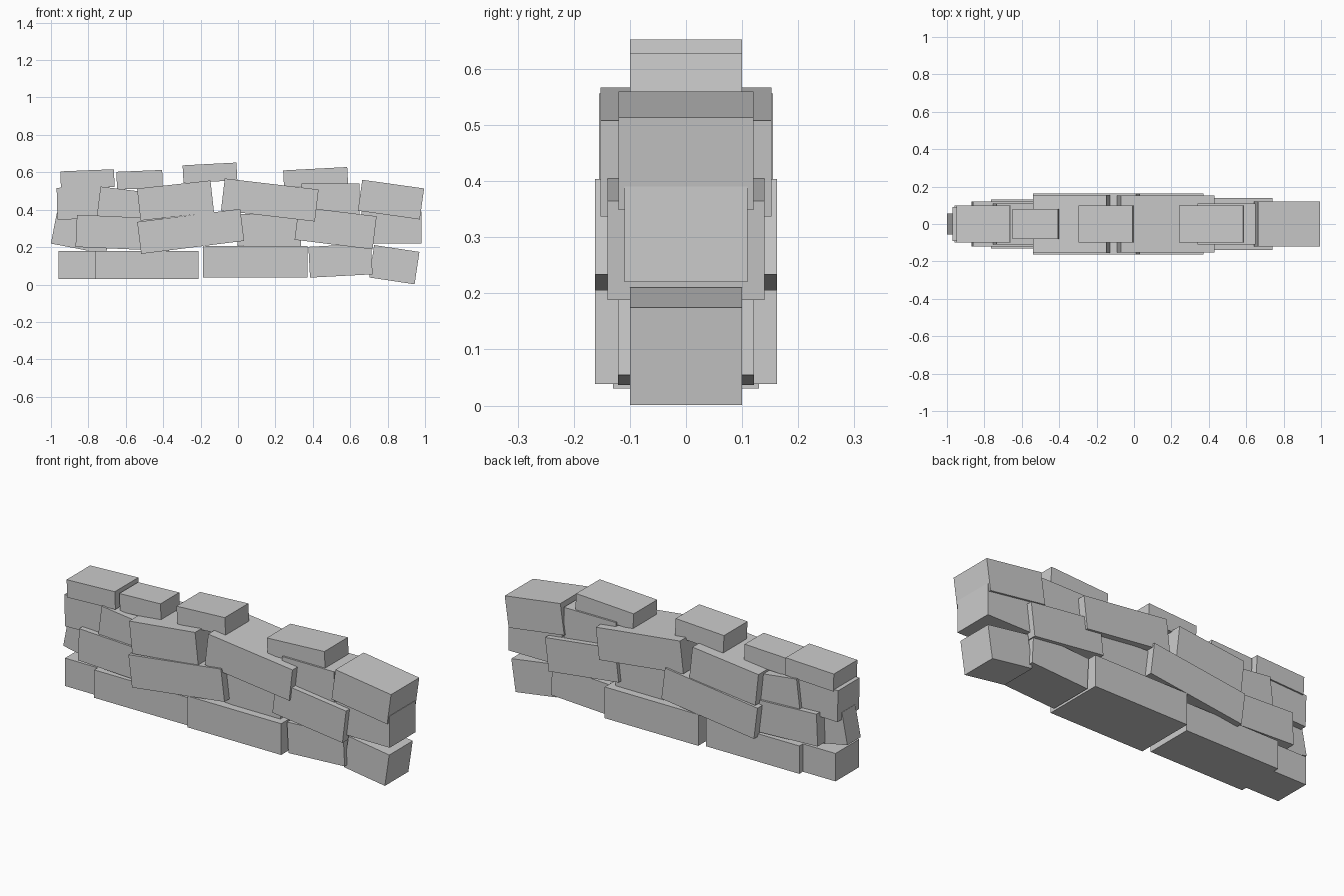
import bpy
import math

def stone(name, cx, cz, width, height, half_depth, tilt=0.0):
    """Block centred on y = 0; positive tilt lifts its right end."""
    bpy.ops.mesh.primitive_cube_add(size=1, location=(cx, 0, cz),
                                    rotation=(0, -math.radians(tilt), 0))
    ob = bpy.context.object
    ob.name = name
    ob.scale = (width, 2 * half_depth, height)
    bpy.ops.object.transform_apply(location=False, rotation=False, scale=True)

# Courses from the ground up: x, z, width, height, half depth, tilt
courses = {
    "base_stone": [
        (-0.79, 0.105, 0.34, 0.15, 0.10, 0),
        (-0.488, 0.105, 0.555, 0.15, 0.13, 0),
        (0.092, 0.122, 0.557, 0.168, 0.162, 0),
        (0.548, 0.128, 0.335, 0.165, 0.121, 3),
        (0.836, 0.106, 0.245, 0.175, 0.10, -8.5),
    ],
    "lower_stone": [
        (-0.837, 0.274, 0.30, 0.17, 0.057, -11),
        (-0.615, 0.276, 0.50, 0.172, 0.121, -2.5),
        (-0.253, 0.284, 0.555, 0.172, 0.162, 7.2),
        (0.17, 0.285, 0.34, 0.17, 0.12, -3),
        (0.522, 0.302, 0.42, 0.178, 0.14, -7),
        (0.82, 0.305, 0.32, 0.17, 0.11, 0),
    ],
    "upper_stone": [
        (-0.85, 0.435, 0.235, 0.17, 0.092, 1.5),
        (-0.572, 0.416, 0.35, 0.174, 0.11, -7),
        (-0.334, 0.449, 0.395, 0.172, 0.155, 6.3),
        (0.17, 0.452, 0.505, 0.172, 0.152, -6.7),
        (0.495, 0.455, 0.31, 0.17, 0.11, 0),
        (0.818, 0.454, 0.334, 0.167, 0.12, -8),
    ],
    "cap_stone": [
        (-0.805, 0.563, 0.287, 0.095, 0.10, 2.3),
        (-0.526, 0.56, 0.245, 0.095, 0.08, 2.3),
        (-0.15, 0.597, 0.288, 0.095, 0.10, 3),
        (0.415, 0.574, 0.343, 0.09, 0.10, 3),
    ],
}

for course, stones in courses.items():
    for i, dims in enumerate(stones, 1):
        stone(f"{course}_{i}", *dims)
